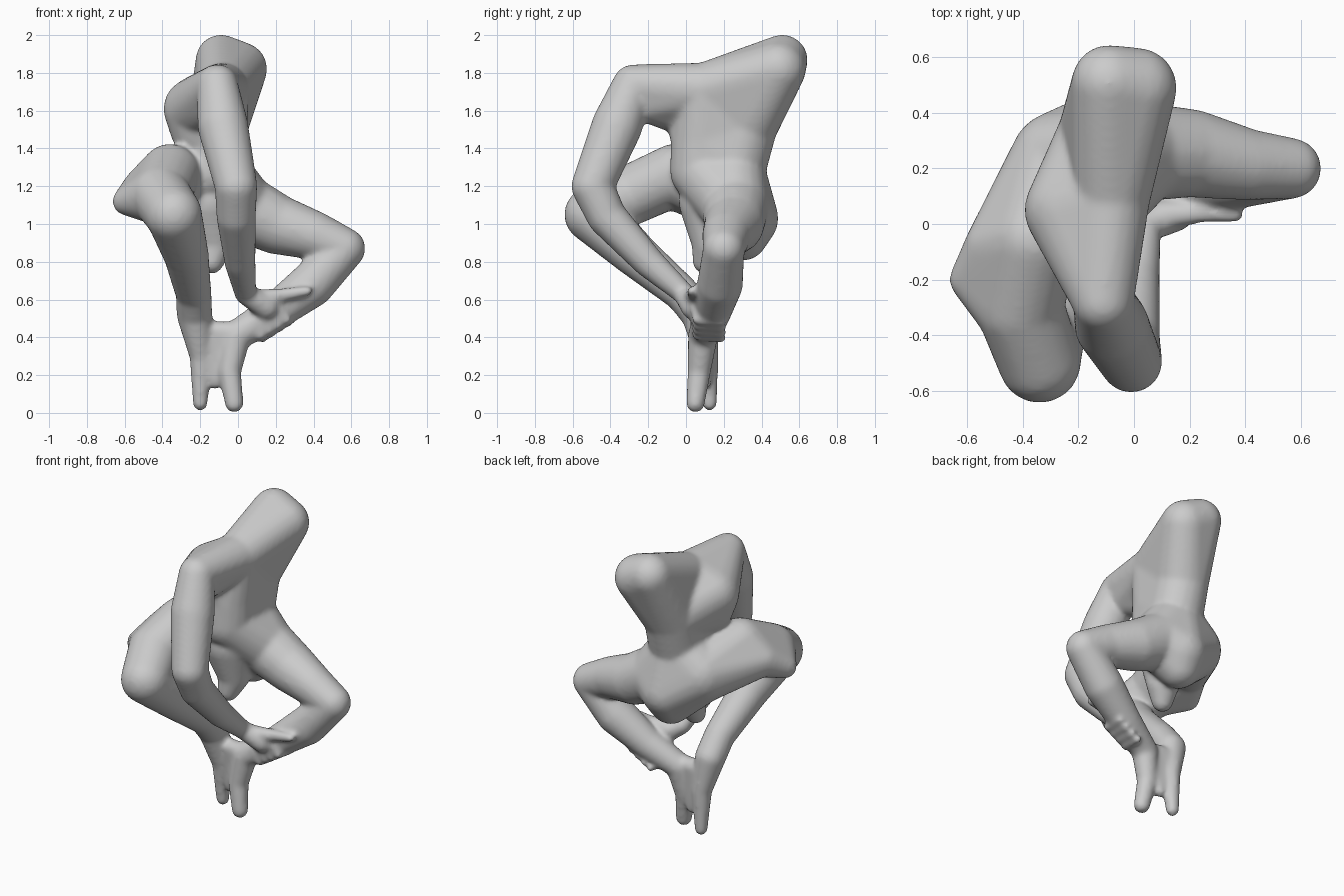
import bpy, bmesh
from mathutils import Vector

body = bpy.data.meshes.new("crouching_figure")
skin_all = bmesh.new()


def hull(*balls):
    """Add the convex skin around several balls (x, y, z, radius)."""
    skin = bmesh.new()
    unit = bmesh.new()
    bmesh.ops.create_icosphere(unit, subdivisions=3, radius=1)
    for x, y, z, r in balls:
        for v in unit.verts:
            skin.verts.new(v.co * r + Vector((x, y, z)))
    unit.free()
    bmesh.ops.convex_hull(skin, input=skin.verts[:])
    loose = [v for v in skin.verts if not v.link_faces]
    bmesh.ops.delete(skin, geom=loose, context='VERTS')
    bmesh.ops.recalc_face_normals(skin, faces=skin.faces[:])
    mesh = bpy.data.meshes.new("part")
    skin.to_mesh(mesh)
    skin.free()
    skin_all.from_mesh(mesh)
    bpy.data.meshes.remove(mesh)


def limb(*balls):
    """Chain of tapered segments."""
    for a, b in zip(balls, balls[1:]):
        hull(a, b)


# Torso: raised shoulder stump, back, chest, ribs, waist
stump_a = (-0.09, 0.51, 1.868, 0.135)
stump_b = (0.01, 0.49, 1.82, 0.145)
stump_c = (-0.08, 0.42, 1.77, 0.145)
back = (-0.23, 0.05, 1.61, 0.165)
back_low = (-0.22, 0.06, 1.5, 0.14)
chest = (-0.08, 0.10, 1.715, 0.14)
ribs = (-0.11, 0.32, 1.52, 0.165)
ribs_front = (-0.13, 0.09, 1.44, 0.17)
waist = (-0.11, 0.25, 1.28, 0.17)
waist_front = (-0.13, 0.08, 1.28, 0.165)
shoulder = (-0.11, -0.28, 1.735, 0.11)
hull(stump_a, stump_b, stump_c, chest, ribs)
hull(chest, back, back_low, ribs, ribs_front)
hull(chest, back, shoulder, (-0.12, -0.2, 1.64, 0.105))
hull(ribs, ribs_front, waist, waist_front)

# Pelvis and hips
seat = (-0.09, 0.325, 1.03, 0.165)
hip_left = (-0.26, 0.22, 1.15, 0.19)
hip_right = (0.02, 0.26, 1.09, 0.18)
hull(waist, waist_front, seat, hip_left, hip_right)
hull(seat, hip_left, hip_right, (-0.1, 0.3, 0.94, 0.135))
limb((-0.15, 0.13, 1.12, 0.17), (-0.12, 0.13, 0.9, 0.1), (-0.14, 0.1, 0.8, 0.065))

# Arm reaching down to the shin
limb(shoulder, (-0.08, -0.365, 1.52, 0.135), (-0.01, -0.495, 1.2, 0.113),
     (-0.01, -0.42, 1.04, 0.105), (0.01, -0.2, 0.8, 0.083),
     (0.04, -0.01, 0.63, 0.058), (0.15, 0.04, 0.56, 0.068))
limb((0.1, 0.03, 0.6, 0.055), (0.24, 0.04, 0.625, 0.036), (0.37, 0.03, 0.645, 0.025))

# Fingers wrapped round the shin
for i in range(4):
    x, z = 0.08 + 0.045 * i, 0.41 + 0.028 * i
    limb((x, 0.05, z + 0.07, 0.03), (x + 0.04, 0.06, z, 0.028), (x + 0.05, 0.19, z - 0.015, 0.025))

# Right leg folded out to the side, foot pointing down
limb(hip_right, (0.2, 0.255, 1.0, 0.16), (0.4, 0.215, 0.94, 0.13),
     (0.565, 0.2, 0.87, 0.11), (0.39, 0.18, 0.68, 0.122), (0.19, 0.14, 0.53, 0.098),
     (-0.01, 0.09, 0.41, 0.08), (-0.045, 0.07, 0.22, 0.062), (-0.02, 0.05, 0.05, 0.05))

# Left leg raised to the front, foot pointing down
thigh_in = (-0.36, -0.06, 1.265, 0.16)
thigh_out = (-0.5, -0.08, 1.19, 0.11)
thigh_end = (-0.41, -0.3, 1.15, 0.16)
hull(hip_left, thigh_in, thigh_out)
hull(thigh_in, thigh_out, thigh_end, (-0.59, -0.2, 1.12, 0.075))
limb(thigh_end, (-0.34, -0.495, 1.05, 0.15), (-0.275, -0.27, 0.84, 0.12),
     (-0.235, -0.02, 0.63, 0.095), (-0.23, 0.07, 0.52, 0.095),
     (-0.195, 0.11, 0.3, 0.062), (-0.2, 0.125, 0.05, 0.04))

# Web where the ankles touch
hull((-0.19, 0.1, 0.43, 0.055), (-0.04, 0.08, 0.43, 0.055), (-0.12, 0.1, 0.16, 0.035))

skin_all.to_mesh(body)
skin_all.free()
figure = bpy.data.objects.new("crouching_figure", body)
bpy.context.collection.objects.link(figure)

# Fuse all parts into one soft skin
fuse = figure.modifiers.new("fuse", 'REMESH')
fuse.mode = 'VOXEL'
fuse.voxel_size = 0.013
fuse.use_smooth_shade = True
soften = figure.modifiers.new("soften", 'SMOOTH')
soften.factor = 0.5
soften.iterations = 12
